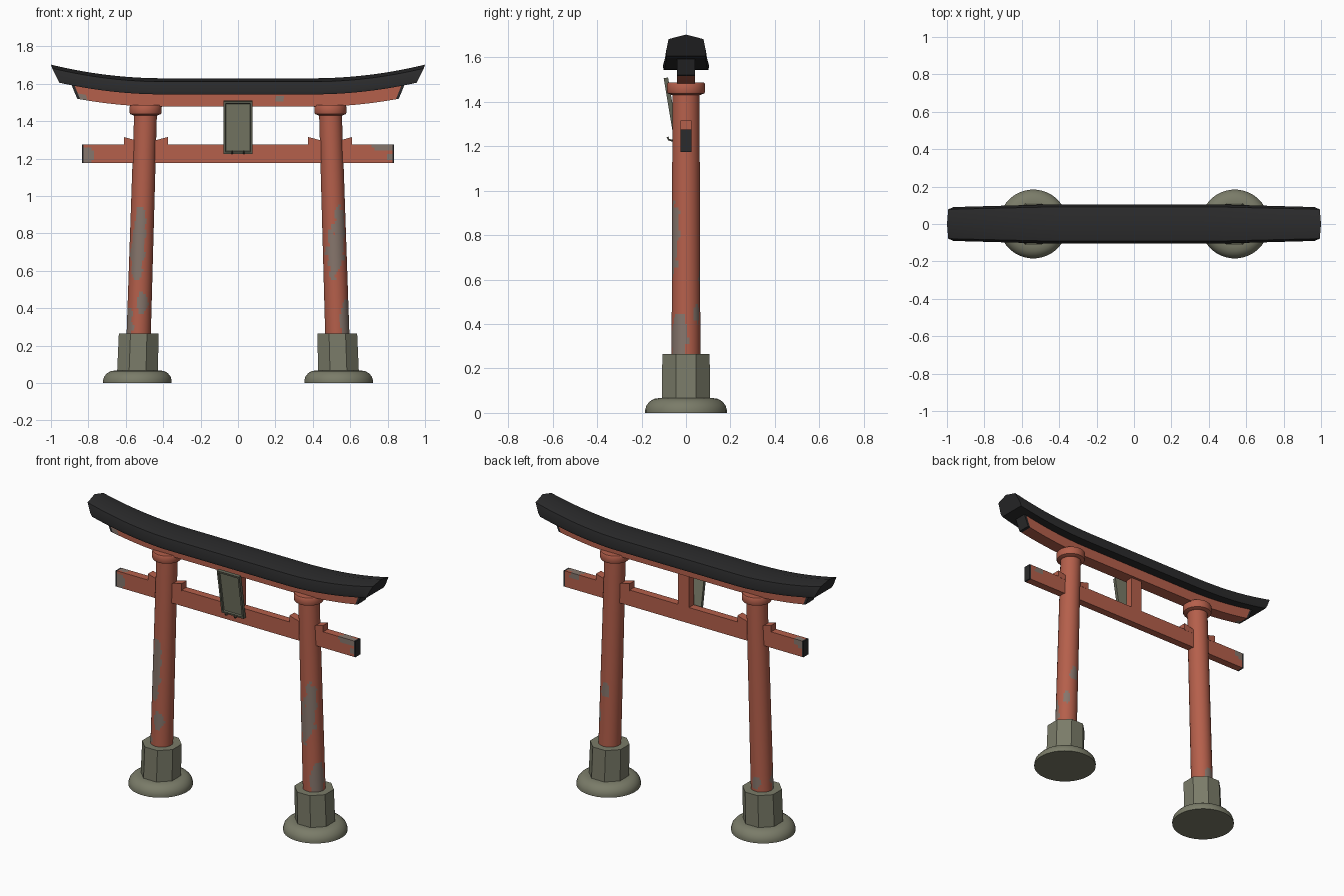
import bpy, bmesh, math
from mathutils import Vector, noise

old = bpy.data.objects.get("Cube")
if old:
    bpy.data.objects.remove(old, do_unlink=True)


def material(name, rgb):
    m = bpy.data.materials.new(name)
    m.use_nodes = True
    m.diffuse_color = (*rgb, 1)
    bsdf = next(n for n in m.node_tree.nodes if n.type == 'BSDF_PRINCIPLED')
    bsdf.inputs["Base Color"].default_value = (*rgb, 1)
    return m


RED = material("vermilion_paint", (0.46, 0.115, 0.07))
BLACK = material("black_lacquer", (0.024, 0.024, 0.025))
STONE = material("mossy_stone", (0.195, 0.2, 0.14))
FRAME = material("dark_frame", (0.12, 0.125, 0.09))
WORN = material("worn_wood", (0.24, 0.18, 0.15))

# Worn paint spots: centre, horizontal radius, vertical radius
SPOTS = [
    ((-0.54, -0.06, 0.70), 0.04, 0.13), ((-0.52, -0.06, 0.85), 0.03, 0.09),
    ((-0.51, -0.06, 0.43), 0.03, 0.05), ((-0.59, -0.03, 0.33), 0.04, 0.07),
    ((0.52, -0.06, 0.70), 0.05, 0.13), ((0.54, -0.05, 0.84), 0.04, 0.10),
    ((0.58, -0.03, 0.35), 0.045, 0.09), ((0.52, 0.06, 0.62), 0.03, 0.04),
    ((0.57, 0.05, 0.45), 0.02, 0.04), ((-0.53, 0.06, 0.31), 0.03, 0.04),
    ((-0.81, -0.02, 1.21), 0.04, 0.04), ((0.77, -0.02, 1.26), 0.06, 0.03),
    ((0.81, -0.02, 1.21), 0.03, 0.03), ((-0.81, 0.02, 1.26), 0.04, 0.03),
    ((-0.84, -0.04, 1.53), 0.04, 0.025), ((0.22, -0.04, 1.52), 0.025, 0.02),
]


def is_worn(p):
    for c, r, h in SPOTS:
        d = p - Vector(c)
        if (d.x ** 2 + d.y ** 2) / r ** 2 + (d.z / h) ** 2 + 0.9 * noise.noise(p * 25) < 1:
            return True
    return False


def finish(bm, name, mats, smooth=False):
    bmesh.ops.recalc_face_normals(bm, faces=bm.faces)
    me = bpy.data.meshes.new(name)
    bm.to_mesh(me)
    bm.free()
    for m in mats:
        me.materials.append(m)
    ob = bpy.data.objects.new(name, me)
    bpy.context.collection.objects.link(ob)
    if smooth:
        bpy.ops.object.select_all(action='DESELECT')
        ob.select_set(True)
        bpy.context.view_layer.objects.active = ob
        bpy.ops.object.shade_smooth_by_angle(angle=math.radians(35))
    return ob


def loft(bm, rings):
    """Skin closed rings of points and cap both ends."""
    loops = [[bm.verts.new(p) for p in ring] for ring in rings]
    for a, b in zip(loops, loops[1:]):
        for i in range(len(a)):
            j = (i + 1) % len(a)
            bm.faces.new((a[i], a[j], b[j], b[i]))
    bm.faces.new(loops[0])
    bm.faces.new(loops[-1])


def paint_wear(bm, index):
    for f in bm.faces:
        if f.material_index == 0 and is_worn(f.calc_center_median()):
            f.material_index = index


def lean(z):
    return 0.539 - 0.031 * z


def turned(name, side, profile, sides, mats, smooth=True, wear=False):
    """Round part on the leaning pillar axis from (z, radius) pairs."""
    bm = bmesh.new()
    rings = []
    for z, r in profile:
        angles = [math.tau * (i + 0.5) / sides for i in range(sides)]
        rings.append([(side * lean(z) + r * math.cos(a), r * math.sin(a), z) for a in angles])
    loft(bm, rings)
    if wear:
        paint_wear(bm, 1)
    return finish(bm, name, mats, smooth)


def lift(x):
    return 0.073 * (max(0, abs(x) - 0.4) / 0.6) ** 2


def beam(name, section, steps, mats, split=1, curved=False, taper=0.0, cap=0.0, wear=False):
    """Beam along x; section holds (y, z, half length) points."""
    pts = []
    for a, b in zip(section, section[1:] + section[:1]):
        pts += [Vector(a).lerp(Vector(b), k / split) for k in range(split)]
    ts = [-1 + 2 * i / steps for i in range(steps + 1)]
    if cap:
        ts = [-1] + [t * (1 - cap) for t in ts] + [1]
    bm = bmesh.new()
    rings = []
    for t in ts:
        narrow = 1 - taper * max(0, abs(t) - 0.5) * 2
        rings.append([(t * e, y * narrow, z + (lift(t * e) if curved else 0)) for y, z, e in pts])
    loft(bm, rings)
    if cap:
        n = len(pts)
        bm.faces.ensure_lookup_table()
        count = len(bm.faces)
        for f in list(bm.faces[:n]) + list(bm.faces[count - 2 - n:]):
            f.material_index = 1
    if wear:
        paint_wear(bm, 2)
    return finish(bm, name, mats, smooth=True)


def box(name, center, size, mats):
    bm = bmesh.new()
    bmesh.ops.create_cube(bm, size=1)
    for v in bm.verts:
        v.co = Vector(center) + v.co * Vector(size)
    return finish(bm, name, mats)


# Pillars, collars, stone bases and wedges on both sides
for side, label in ((1, "left"), (-1, "right")):
    turned(label + "_foot", side, [(0, 0.184), (0.015, 0.184), (0.035, 0.178), (0.052, 0.163),
                                   (0.063, 0.145), (0.067, 0.12)], 40, [STONE])
    turned(label + "_base", side, [(0.06, 0.118), (0.265, 0.115)], 8, [STONE], smooth=False)
    shaft = [(0.25 + 1.2 * i / 80, 0.065 - 0.004 * i / 80) for i in range(81)]
    turned(label + "_pillar", side, shaft, 40, [RED, WORN], wear=True)
    turned(label + "_collar", side, [(1.43, 0.063), (1.438, 0.083), (1.445, 0.086),
                                     (1.48, 0.086), (1.486, 0.082)], 32, [RED])
    for place, tip, root in (("outer", 0.61, 0.53), ("inner", 0.375, 0.46)):
        bm = bmesh.new()
        outline = [(tip, 1.27), (tip, 1.315), (root, 1.293), (root, 1.27)]
        loft(bm, [[(side * x, y, z) for x, z in outline] for y in (-0.025, 0.025)])
        finish(bm, f"{label}_{place}_wedge", [RED])

# Tie beam with dark ends
beam("tie_beam", [(-0.024, 1.175, 0.835), (0.024, 1.175, 0.835),
                  (0.024, 1.275, 0.835), (-0.024, 1.275, 0.835)],
     120, [RED, BLACK, WORN], split=6, cap=0.012, wear=True)

# Curved lintel under the roof, dark at the ends
beam("lintel", [(-0.04, 1.477, 0.86), (0.04, 1.477, 0.86),
                (0.04, 1.55, 0.892), (-0.04, 1.55, 0.892)],
     120, [RED, BLACK, WORN], split=5, curved=True, cap=0.018, wear=True)

# Upswept roof beam
beam("roof_beam", [(0, 1.629, 1.0), (-0.09, 1.611, 0.993), (-0.104, 1.56, 0.965),
                   (-0.1, 1.543, 0.955), (0.1, 1.543, 0.955), (0.104, 1.56, 0.965),
                   (0.09, 1.611, 0.993)],
     48, [BLACK], curved=True, taper=0.13)

# Centre strut
box("centre_strut", (0, 0, 1.38), (0.076, 0.048, 0.22), [RED])

# Tilted tablet with a recessed panel
bm = bmesh.new()
bmesh.ops.create_cube(bm, size=1)
for v in bm.verts:
    v.co *= Vector((0.156, 0.02, 0.285))
front = min(bm.faces, key=lambda f: f.calc_center_median().y)
back = max(bm.faces, key=lambda f: f.calc_center_median().y)
back.material_index = 1
bmesh.ops.inset_region(bm, faces=[front], thickness=0.016, depth=0)
bmesh.ops.inset_region(bm, faces=[front], thickness=0.005, depth=-0.009)
front.material_index = 1
tablet = finish(bm, "tablet", [FRAME, STONE])
tablet.location = (0, -0.067, 1.367)
tablet.rotation_euler.x = math.radians(9.5)

# Small hooks holding the tablet
for x, label in ((0.032, "left"), (-0.032, "right")):
    cu = bpy.data.curves.new(label + "_hook", 'CURVE')
    cu.dimensions = '3D'
    cu.bevel_depth = 0.004
    cu.bevel_resolution = 2
    cu.use_fill_caps = True
    sp = cu.splines.new('POLY')
    path = [(-0.02, 1.23), (-0.065, 1.226), (-0.078, 1.23), (-0.083, 1.242)]
    sp.points.add(len(path) - 1)
    for p, (y, z) in zip(sp.points, path):
        p.co = (x, y, z, 1)
    cu.materials.append(FRAME)
    bpy.context.collection.objects.link(bpy.data.objects.new(label + "_hook", cu))
